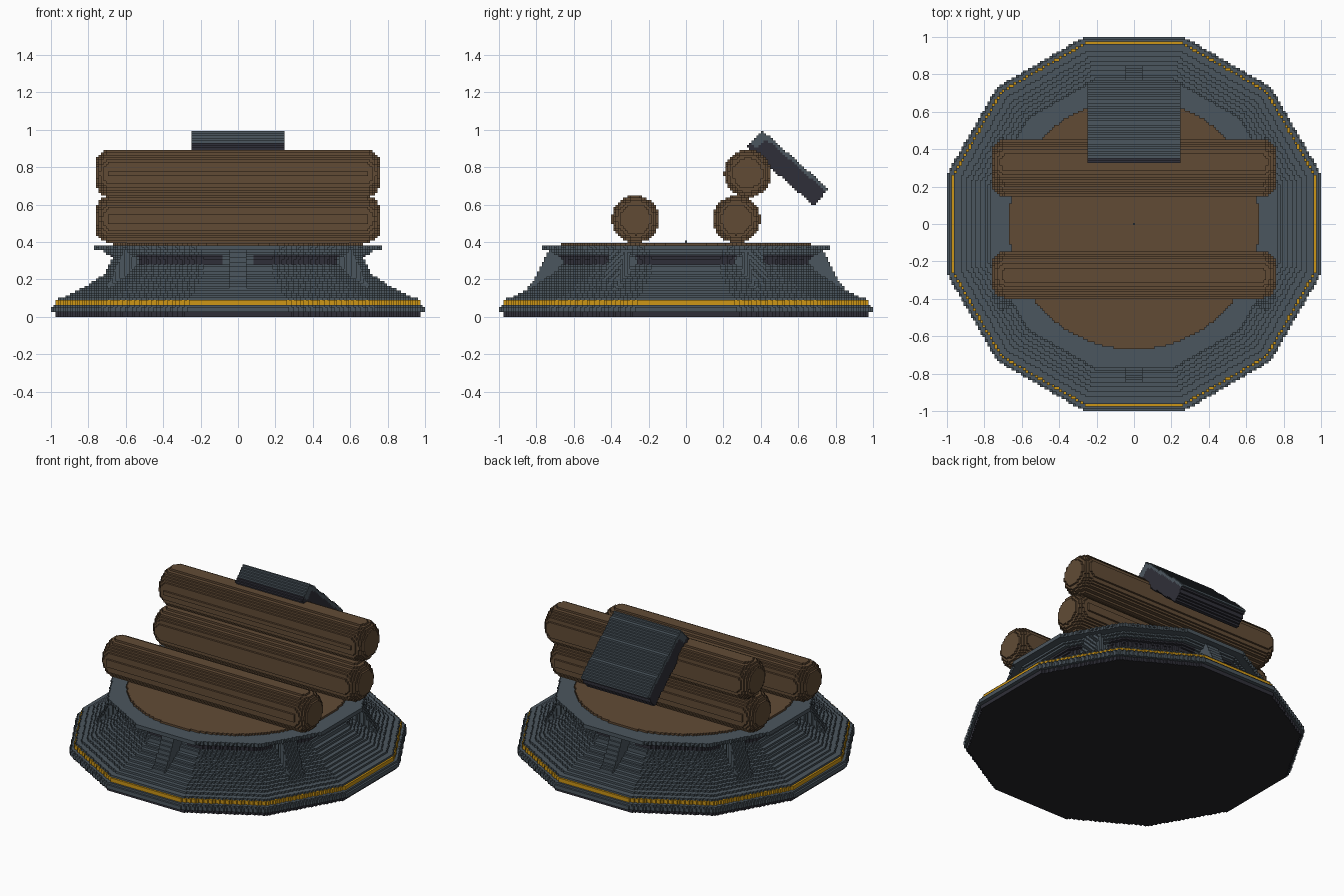
import bpy
from math import sin, cos, radians, sqrt, hypot

if "Cube" in bpy.data.objects:
    bpy.data.objects.remove(bpy.data.objects["Cube"])

H = 2 / 157          # size of one block


def material(name, rgb):
    m = bpy.data.materials.new(name)
    m.use_nodes = True
    lin = [((c / 255 + 0.055) / 1.055) ** 2.4 for c in rgb] + [1]
    m.diffuse_color = lin
    m.node_tree.nodes["Principled BSDF"].inputs["Base Color"].default_value = lin
    return m


SLATE = material("slate", (75, 86, 94))
DARK = material("dark_metal", (47, 47, 56))
YELLOW = material("yellow_stripe", (205, 150, 22))
BROWN = material("brown_leather", (97, 75, 53))
UNDER = material("black_underside", (36, 36, 39))

# Each face direction: offset to the neighbour and the four block corners
SIDES = [
    ((1, 0, 0), ((1, 0, 0), (1, 1, 0), (1, 1, 1), (1, 0, 1))),
    ((-1, 0, 0), ((0, 0, 0), (0, 0, 1), (0, 1, 1), (0, 1, 0))),
    ((0, 1, 0), ((0, 1, 0), (0, 1, 1), (1, 1, 1), (1, 1, 0))),
    ((0, -1, 0), ((0, 0, 0), (1, 0, 0), (1, 0, 1), (0, 0, 1))),
    ((0, 0, 1), ((0, 0, 1), (1, 0, 1), (1, 1, 1), (0, 1, 1))),
    ((0, 0, -1), ((0, 0, 0), (0, 1, 0), (1, 1, 0), (1, 0, 0))),
]


def block_part(name, lo, hi, inside, mats, paint=None):
    """Fill a shape with blocks and keep only the exposed block faces."""
    span = [range(round(a / H) - 1, round(b / H) + 2) for a, b in zip(lo, hi)]
    cells = set()
    for k in span[2]:
        z = (k + 0.5) * H
        if k < 0:
            continue
        for j in span[1]:
            for i in span[0]:
                if inside(i * H, j * H, z):
                    cells.add((i, j, k))
    index, verts, faces, slots = {}, [], [], []
    for i, j, k in cells:
        for (dx, dy, dz), corners in SIDES:
            if (i + dx, j + dy, k + dz) in cells:
                continue
            face = []
            for a, b, c in corners:
                key = (i + a, j + b, k + c)
                if key not in index:
                    index[key] = len(verts)
                    verts.append(((key[0] - 0.5) * H, (key[1] - 0.5) * H, key[2] * H))
                face.append(index[key])
            faces.append(face)
            slots.append(paint(i * H, j * H, (k + 0.5) * H, dz) if paint else 0)
    mesh = bpy.data.meshes.new(name)
    mesh.from_pydata(verts, [], faces)
    for m in mats:
        mesh.materials.append(m)
    mesh.polygons.foreach_set("material_index", slots)
    mesh.update()
    bpy.context.collection.objects.link(bpy.data.objects.new(name, mesh))


def profile(points, z):
    """Radius at height z along a list of (z, radius) points."""
    for (z0, r0), (z1, r1) in zip(points, points[1:]):
        if z0 <= z <= z1:
            return r0 + (r1 - r0) * (z - z0) / (z1 - z0)
    return 0


# Twelve-sided pedestal: foot, stripe, flared skirt, narrow neck and rim
BODY = [(0, .98), (.025, .98), (.026, 1), (.052, 1), (.064, .985), (.065, .972),
        (.092, .972), (.1, .955), (.115, .905), (.16, .82), (.2, .755), (.24, .695),
        (.28, .66), (.31, .66), (.335, .7), (.357, .725), (.358, .77), (.383, .775)]
RIB = [(.1, .9), (.15, .85), (.2, .81), (.3, .76), (.36, .73)]
RIB_DIRS = [(cos(radians(a)), sin(radians(a))) for a in range(30, 390, 60)]
C30 = cos(radians(30))


def rib_offset(x, y):
    """Outward and sideways distance to the nearest rib."""
    d, t = max((x * c + y * s, y * c - x * s) for c, s in RIB_DIRS)
    return d, abs(t)


def pedestal(x, y, z):
    a, b = abs(x), abs(y)
    apothem = max(a, b, C30 * a + b / 2, a / 2 + C30 * b)
    if apothem <= profile(BODY, z):
        return True
    if not .1 < z < .36 or apothem > .92:
        return False
    d, t = rib_offset(x, y)
    return t < .05 and d < profile(RIB, z)


def pedestal_paint(x, y, z, dz):
    if z < .025:
        return 3 if dz < 0 else 1
    if .064 < z < .092:
        return 2
    if .285 < z < .335 and rib_offset(x, y)[1] > .08:
        return 1          # shaded vents between the ribs
    return 0


block_part("pedestal", (-1, -1, 0), (1, 1, .38), pedestal,
           [SLATE, DARK, YELLOW, UNDER], pedestal_paint)

# Round seat pad set in the rim
block_part("seat_pad", (-.68, -.68, .375), (.68, .68, .4),
           lambda x, y, z: hypot(x, y) < .672 and .37 < z < .395, [BROWN])

# Three padded rolls with rounded ends
R, LEN, ROUND = .127, .76, .08


def roll(name, cy, cz):
    def inside(x, y, z):
        over = max(0, abs(x) - (LEN - ROUND))
        if over > ROUND:
            return False
        return hypot(y - cy, z - cz) < R - ROUND + sqrt(ROUND ** 2 - over ** 2)
    block_part(name, (-LEN, cy - R, cz - R), (LEN, cy + R, cz + R), inside, [BROWN])


roll("front_roll", -.27, .522)
roll("back_lower_roll", .27, .522)
roll("back_upper_roll", .33, .767)

# Tilted panel leaning behind the back rolls
CY, CZ, TILT = .545, .795, radians(41.5)


def panel_uv(y, z):
    u = (y - CY) * cos(TILT) - (z - CZ) * sin(TILT)
    v = (y - CY) * sin(TILT) + (z - CZ) * cos(TILT)
    return u, v


def panel(x, y, z):
    u, v = panel_uv(y, z)
    return abs(x) < .248 and abs(u) < .237 and abs(v) < .06


def panel_paint(x, y, z, dz):
    u, v = panel_uv(y, z)
    return 0 if v > .04 or (u < -.19 and v > -.03) else 1


block_part("back_panel", (-.25, .3, .57), (.25, .8, 1), panel,
           [SLATE, DARK], panel_paint)
